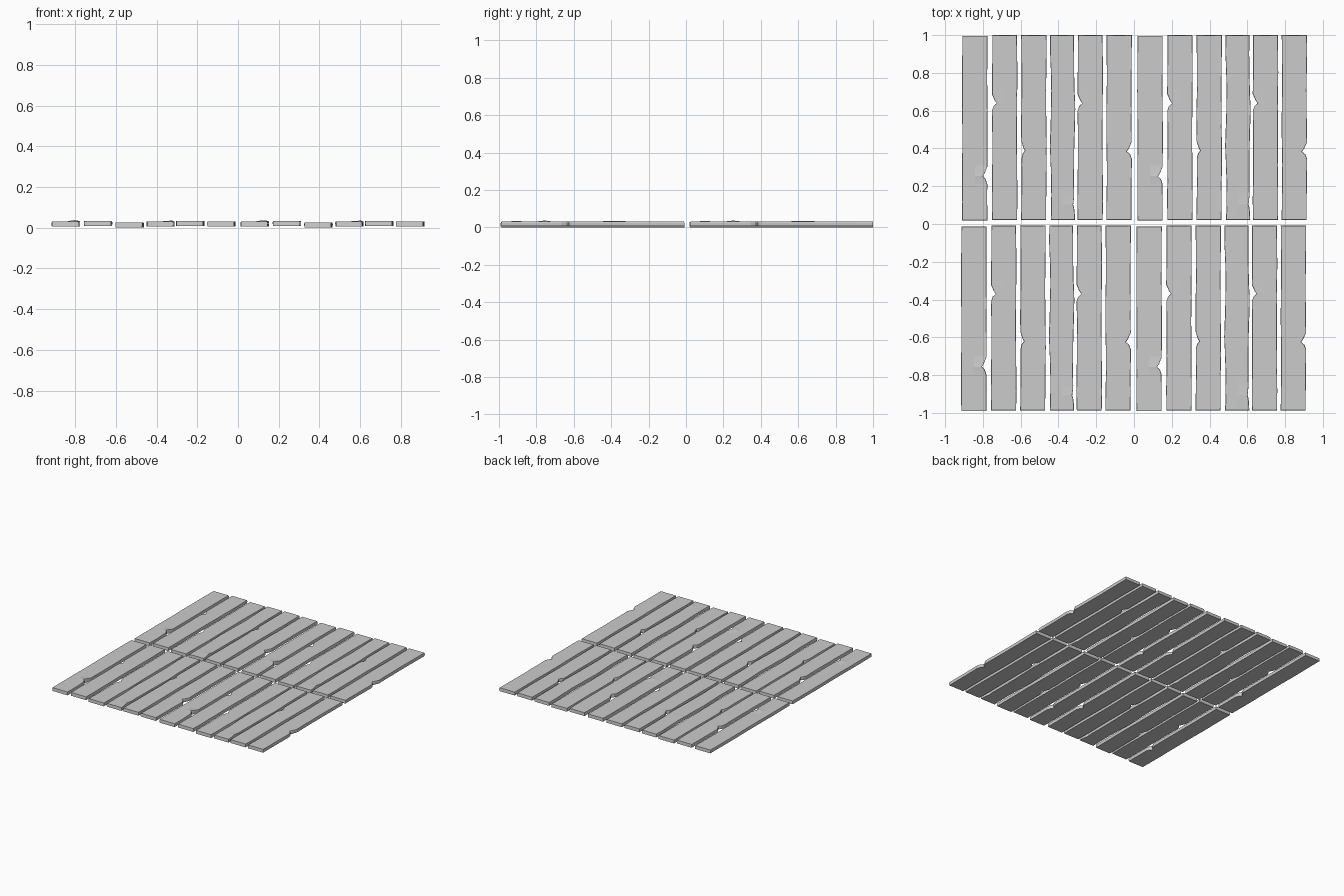
import bpy, bmesh, math

if "Cube" in bpy.data.objects:
    bpy.data.objects.remove(bpy.data.objects["Cube"])

W, L, T = 0.136, 0.978, 0.025   # plank width, length, thickness

# Style: notch side, notch position, notch depth, edge waviness, base height, splinter lift
STYLES = {
    "split": ("right", .235, .024, .002, .005, .007),
    "notch": ("left", .617, .026, .003, .008, .001),
    "nick": ("left", .366, .018, .003, .001, 0),
    "wavy": ("right", .08, .007, .008, .006, .004),
    "chip": ("right", .362, .027, .003, .007, 0),
}


def plank(name, style, x, y):
    """Loft an eight-sided worn cross-section along a board with one notch."""
    side, at, depth, wave, z, lift = STYLES[style]
    stations = [L * i / 10 for i in range(11)]
    stations = [s for s in stations if abs(s - at) > .045 or s == 0]
    stations = sorted(stations + [at - .04, at - .015, at, at + .015, at + .05])
    bm = bmesh.new()
    rings = []
    for s in stations:
        # Gentle waves on both edges, sharp notch on one
        left = wave * abs(math.sin(6 * s + 9 * at))
        right = wave * abs(math.sin(5 * s + 4 * at))
        d = s - at
        bite = depth * max(0, 1 - abs(d) / (.03 if d < 0 else .05)) ** 1.5
        if side == "left":
            left += bite
        else:
            right += bite
        up = lift * max(0, 1 - abs(d) / .06)
        wear = .0015 + .001 * math.sin(40 * s)
        end = .002 if s == 0 else -.002 if s == L else 0
        l, r, top = x - W / 2 + left, x + W / 2 - right, z + T
        ul, ur = (up, 0) if side == "left" else (0, up)
        pts = [(l + .001, z), (x, z), (r - .001, z), (r, z + T * .7 + ur),
               (r - wear, top + ur), (x, top), (l + wear, top + ul), (l, z + T * .7 + ul)]
        rings.append([bm.verts.new((px, y + s + (end if k in (4, 5, 6) else 0), pz))
                      for k, (px, pz) in enumerate(pts)])
    for a, b in zip(rings, rings[1:]):
        for k in range(8):
            n = (k + 1) % 8
            bm.faces.new((a[k], a[n], b[n], b[k]))
    bm.faces.new(rings[0])
    bm.faces.new(rings[-1])
    bmesh.ops.recalc_face_normals(bm, faces=bm.faces)
    me = bpy.data.meshes.new(name)
    bm.to_mesh(me)
    bm.free()
    bpy.context.collection.objects.link(bpy.data.objects.new(name, me))


# Six-board pattern, repeated twice across and in two rows
PATTERN = [("split", -.845), ("notch", -.687), ("nick", -.532),
           ("wavy", -.38), ("notch", -.234), ("chip", -.081)]
for row, dx, dy in (("back", .002, .018), ("front", -.003, -.991)):
    for half in range(2):
        for i, (style, x) in enumerate(PATTERN):
            y_shift = 0 if style == "split" else .004
            plank(f"{row}_plank_{half * 6 + i + 1}", style,
                  x + dx + half * .928, dy + y_shift)
